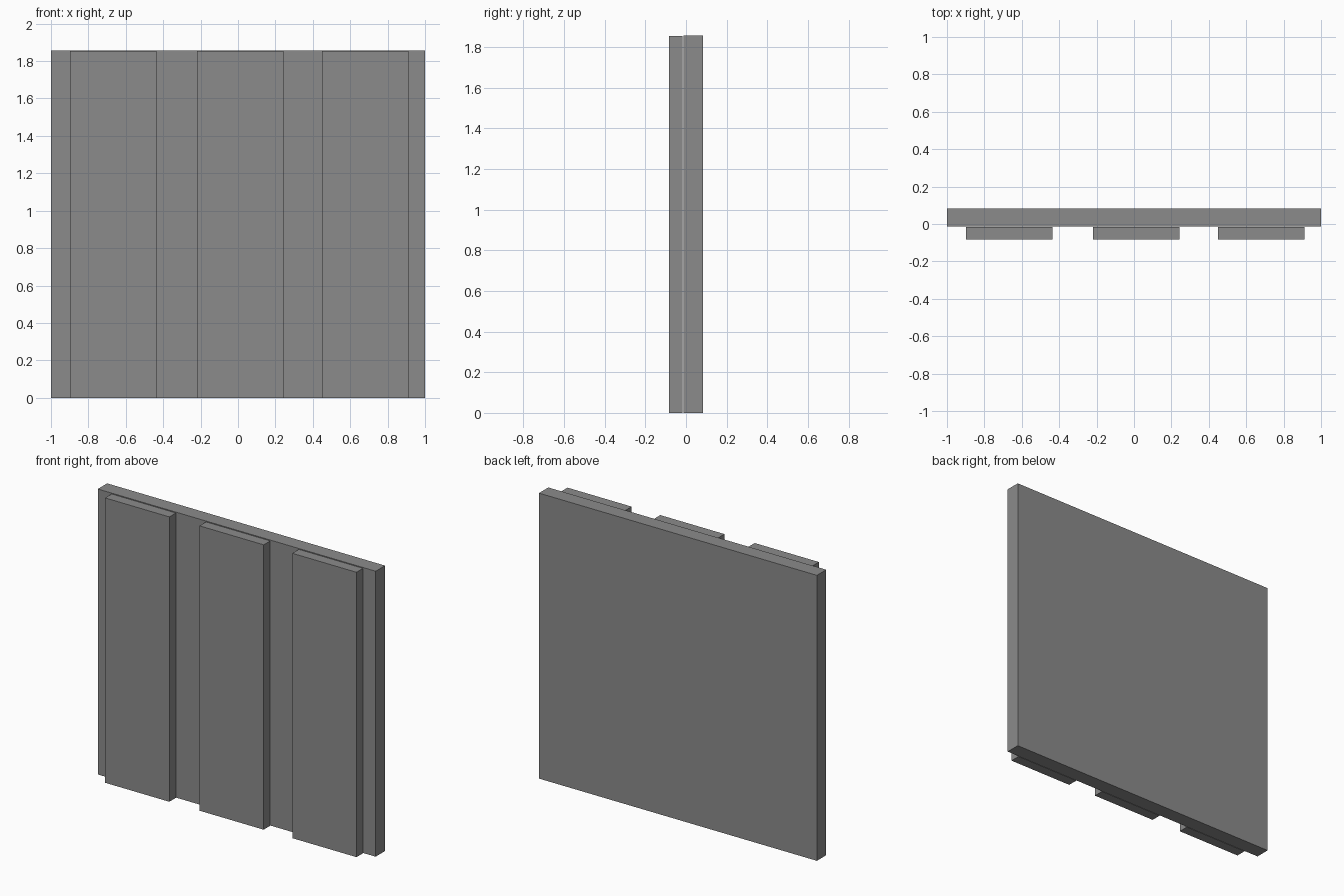
import bpy

if "Cube" in bpy.data.objects:
    bpy.data.objects.remove(bpy.data.objects["Cube"])

# Dark grey paint
dark_grey = bpy.data.materials.new("dark_grey")
dark_grey.diffuse_color = (0.26, 0.26, 0.26, 1)
dark_grey.use_nodes = True
dark_grey.node_tree.nodes["Principled BSDF"].inputs["Base Color"].default_value = dark_grey.diffuse_color


def box(name, x0, x1, y0, y1, z0, z1):
    """Axis-aligned box from its limits."""
    bpy.ops.mesh.primitive_cube_add(
        size=1, location=((x0 + x1) / 2, (y0 + y1) / 2, (z0 + z1) / 2))
    ob = bpy.context.object
    ob.name = name
    ob.scale = (x1 - x0, y1 - y0, z1 - z0)
    bpy.ops.object.transform_apply(location=False, rotation=False, scale=True)
    ob.data.materials.append(dark_grey)
    return ob


# Backing slab
box("back_board", -1, 1, -0.013, 0.083, 0, 1.857)

# Three raised upright panels, a hairline in front of the slab
for i, x in enumerate((-0.898, -0.219, 0.449)):
    box(f"front_panel_{i + 1}", x, x + 0.462, -0.083, -0.016, 0, 1.853)
